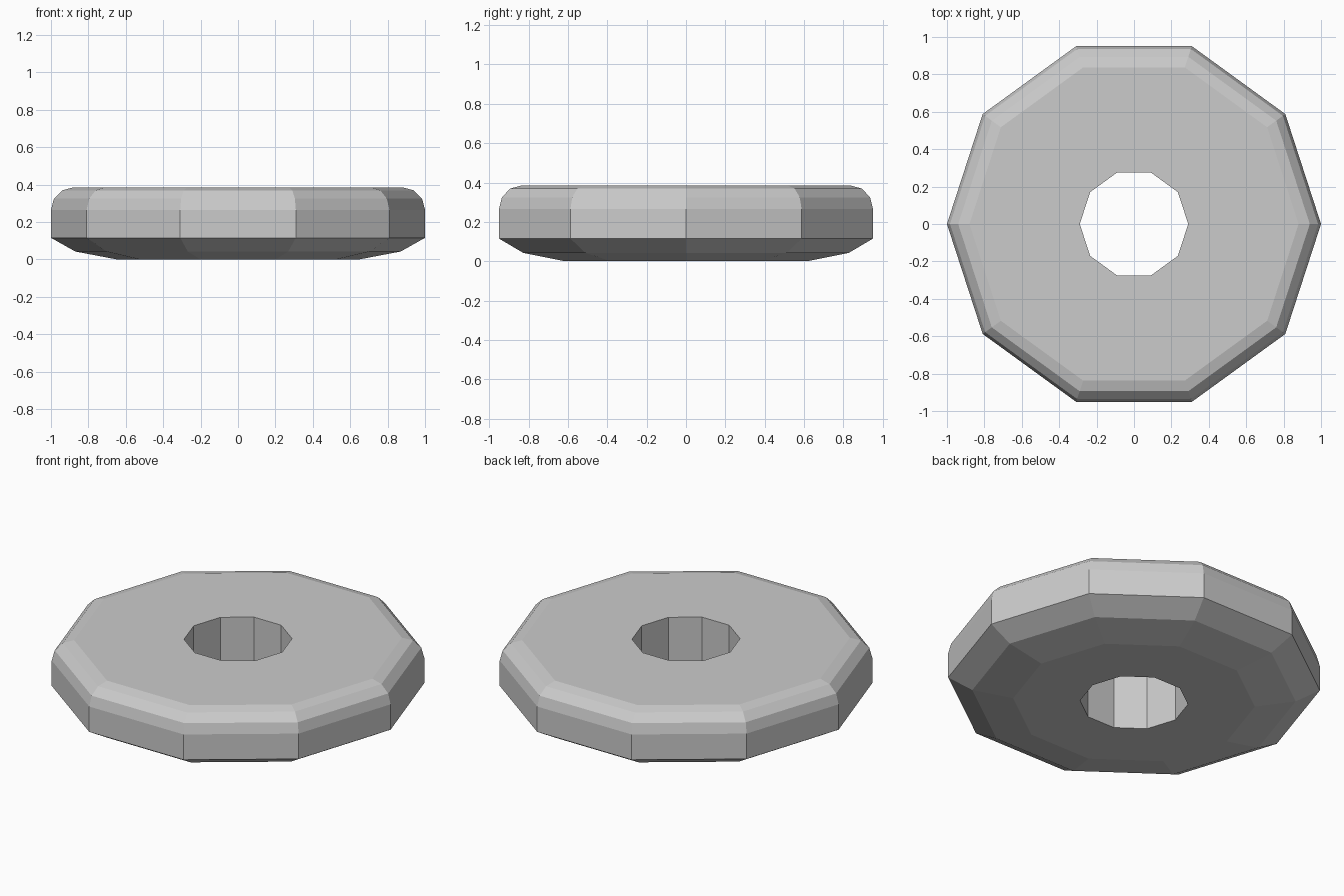
import bpy
import bmesh
from math import cos, sin, pi, radians

cube = bpy.data.objects.get("Cube")
if cube:
    bpy.data.objects.remove(cube, do_unlink=True)

SIDES = 10
HOLE_RADIUS = 0.29
HEIGHT = 0.385
BEVEL = 0.12

# One flat grey for the whole ring
grey = bpy.data.materials.new("light grey")
grey.use_nodes = True
colour = (0.6, 0.6, 0.6, 1)
grey.diffuse_color = colour
grey.node_tree.nodes["Principled BSDF"].inputs["Base Color"].default_value = colour

# Cross-section (radius, height): chamfered underside, straight wall, rounded top rim
profile = [(HOLE_RADIUS, 0), (0.65, 0), (0.87, 0.042), (1, 0.115)]
for angle in (0, 30, 60, 90):
    a = radians(angle)
    profile.append((1 - BEVEL + BEVEL * cos(a), HEIGHT - BEVEL + BEVEL * sin(a)))
profile.append((HOLE_RADIUS, HEIGHT))

# Sweep the cross-section round the centre hole
bm = bmesh.new()
rings = []
for i in range(SIDES):
    a = 2 * pi * i / SIDES
    rings.append([bm.verts.new((r * cos(a), r * sin(a), z)) for r, z in profile])
for i, ring in enumerate(rings):
    following = rings[(i + 1) % SIDES]
    for j in range(len(profile)):
        k = (j + 1) % len(profile)
        bm.faces.new((ring[j], following[j], following[k], ring[k]))
bmesh.ops.recalc_face_normals(bm, faces=bm.faces)

mesh = bpy.data.meshes.new("ten_sided_ring")
bm.to_mesh(mesh)
bm.free()
mesh.materials.append(grey)
ring_object = bpy.data.objects.new("ten_sided_ring", mesh)
bpy.context.collection.objects.link(ring_object)
